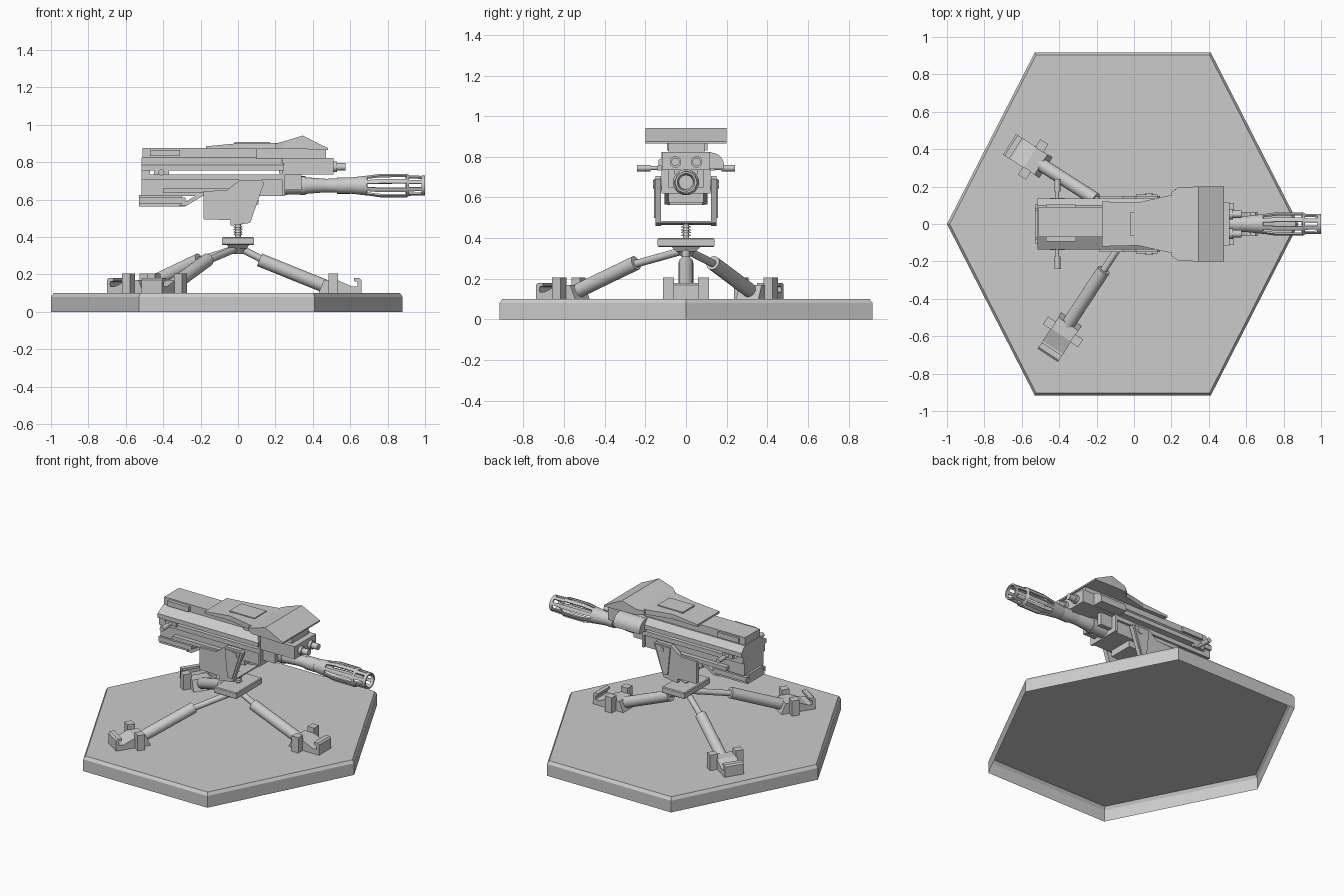
import bpy, bmesh
from math import sin, cos, pi, radians
from mathutils import Vector

if "Cube" in bpy.data.objects:
    bpy.data.objects.remove(bpy.data.objects["Cube"])


def finish(name, bm, rot=0, smooth=False):
    bmesh.ops.recalc_face_normals(bm, faces=bm.faces)
    me = bpy.data.meshes.new(name)
    bm.to_mesh(me)
    bm.free()
    ob = bpy.data.objects.new(name, me)
    bpy.context.collection.objects.link(ob)
    ob.rotation_euler.z = rot
    if smooth:
        bpy.ops.object.select_all(action='DESELECT')
        bpy.context.view_layer.objects.active = ob
        ob.select_set(True)
        bpy.ops.object.shade_smooth_by_angle(angle=radians(35))
    return ob


def loft(name, loops, rot=0, smooth=False, open_start=False):
    """Skin through equal-length point loops, capped at the ends."""
    bm = bmesh.new()
    rings = [[bm.verts.new(p) for p in loop] for loop in loops]
    n = len(rings[0])
    for a, b in zip(rings, rings[1:]):
        for i in range(n):
            bm.faces.new((a[i], a[(i + 1) % n], b[(i + 1) % n], b[i]))
    if not open_start:
        bm.faces.new(rings[0])
    bm.faces.new(rings[-1])
    return finish(name, bm, rot, smooth)


def side_prism(name, pts, y0, y1, rot=0):
    return loft(name, [[(x, y, z) for x, z in pts] for y in (y0, y1)], rot)


def long_prism(name, pts, x0, x1):
    return loft(name, [[(x, y, z) for y, z in pts] for x in (x0, x1)])


def box(name, x0, x1, y0, y1, z0, z1, rot=0):
    return side_prism(name, [(x0, z0), (x1, z0), (x1, z1), (x0, z1)], y0, y1, rot)


def rect(hx, hy, z):
    return [(-hx, -hy, z), (hx, -hy, z), (hx, hy, z), (-hx, hy, z)]


def rod(name, p, q, r, r2=None, n=20, rot=0):
    p, q = Vector(p), Vector(q)
    turn = (q - p).to_track_quat('Z', 'Y')

    def ring(c, rad):
        return [c + turn @ Vector((rad * cos(2 * pi * i / n), rad * sin(2 * pi * i / n), 0)) for i in range(n)]
    return loft(name, [ring(p, r), ring(q, r if r2 is None else r2)], rot, True)


# Hexagonal base with a chamfered top edge, open underneath
corners = [(-1, 0), (-.53, -.918), (.41, -.918), (.88, 0), (.41, .918), (-.53, .918)]
loft("base", [[(-.06 + (x + .06) * s, y * s, z) for x, y in corners]
              for s, z in ((1, 0), (1, .08), (.985, .1))], open_start=True)

# Tripod hub and threaded post
loft("hub_plate", [rect(.08, .135, .357), rect(.085, .14, .362), rect(.085, .14, .395), rect(.08, .135, .4)])
loft("hub_neck", [rect(.045, .05, .335), rect(.06, .075, .36)])
rod("hub_cone", (0, 0, .31), (0, 0, .35), .025, .055)
rod("post", (0, 0, .39), (0, 0, .48), .015)
for i in range(5):
    z = .41 + i * .014
    rod("post_thread", (0, 0, z), (0, 0, z + .008), .025, .02)

# Three legs: thin rod, sleeve, wedge foot with hook, and cross clamp
for ang, r in ((0, .66), (147.4, .79), (236.7, .84)):
    a = radians(ang)
    s, e = r - .545, r - .19
    rod("leg_rod", (.01, 0, .34), (s + .05, 0, .262), .019, rot=a)
    rod("leg_sleeve", (s, 0, .278), (e, 0, .135), .036, rot=a)
    side_prism("foot", [(r - .23, .1), (r, .1), (r, .17), (r - .01, .18), (r - .04, .18), (r - .04, .165),
                        (r - .02, .16), (r - .02, .135), (r - .05, .135), (r - .13, .17), (r - .2, .17)],
               -.065, .065, a)
    box("foot_clamp", r - .175, r - .125, -.112, .112, .11, .15, a)
    for y in (-1, 1):
        box("clamp_upright", r - .175, r - .125, y * .06, y * .112, .1, .205, a)

# U-shaped cradle
cheek = [(-.185, .645), (-.185, .495), (-.04, .49), (-.04, .46), (.065, .475),
         (.14, .69), (.125, .705), (.01, .705), (-.06, .65)]
side_prism("cradle_floor", [(-.04, .465), (.065, .475), (.065, .484), (-.04, .474)], -.13, .13)
for y in (-1, 1):
    side_prism("cradle_cheek", cheek, y * .122, y * .15)
    side_prism("cheek_rib", [(.01, .69), (.125, .69), (.065, .5), (.03, .5)], y * .15, y * .158)
    rod("trunnion_pin", (.08, y * .09, .665), (.08, y * .163, .665), .022)
    box("side_rail", -.4, .08, y * .095, y * .135, .635, .66)

# Lower receiver, rear ledge and link
box("lower_receiver", -.515, .245, -.105, .105, .62, .735)
box("lower_flange", -.515, .245, -.12, .12, .705, .735)
box("floor_plate", -.18, .11, -.085, .085, .575, .622)
box("rear_ledge", -.53, -.28, -.09, .09, .562, .59)
box("rear_ledge_top", -.53, -.3, -.075, .075, .588, .625)
for y in (-1, 1):
    side_prism("ledge_link", [(-.32, .565), (-.28, .565), (-.17, .63), (-.21, .63)], y * .08, y * .105)
    box("ledge_rail", -.53, -.28, y * .08, y * .105, .58, .612)

# End blocks that leave a see-through slot along the side
box("slot_rear_block", -.515, -.47, -.12, .12, .73, .765)
box("slot_front_block", .235, .25, -.12, .12, .62, .823)

# Upper receiver with sloped shoulders, feed housing and lid
shoulder = [(-.135, .756), (.135, .756), (.135, .785), (.1, .824), (-.07, .824), (-.135, .785)]
long_prism("upper_receiver", shoulder, -.515, .245)
box("front_receiver", .245, .51, -.115, .115, .735, .823)
arc = [(.115 + .072 * cos(i * pi / 16), .76 + .062 * sin(i * pi / 16)) for i in range(9)]
long_prism("feed_housing", [(.1, .74), (.187, .74)] + arc + [(.1, .822)], .22, .42)
box("lid", -.51, .47, -.07, .09, .82, .875)
box("lid_front", .1, .47, -.085, .085, .82, .872)
for y in (-.078, .085):
    box("lid_latch", -.47, -.31, y - .015, y + .02, .832, .866)

# Raised cover plate with centre panel, and flared hood
plate = [(-.17, .12), (.02, .115), (.2, .155), (.24, .16)]
outline = [(x, -y) for x, y in plate] + [(x, y) for x, y in reversed(plate)]
loft("cover_plate", [[(x, y, .87) for x, y in outline],
                     [(x, y, .885 + .018 * min(1, (x + .17) / .19)) for x, y in outline]])
box("cover_panel", -.02, .17, -.065, .065, .88, .909)
loft("hood", [[(x, -w, zb), (x, w, zb), (x, w, zt), (x, -w, zt)] for x, w, zb, zt in
              ((.2, .17, .87, .899), (.24, .197, .87, .91), (.345, .2, .87, .942), (.48, .2, .866, .876))])

# Front stubs and charging handles
for y in (-.052, .052):
    rod("front_stub", (.5, y, .775), (.53, y, .775), .028)
    rod("front_stub_tip", (.53, y, .775), (.575, y, .775), .02)
for s in (-1, 1):
    rod("handle_rod", (-.41, s * .1, .745), (-.41, s * .2, .745), .01)
    rod("handle_knob", (-.41, s * .175, .745), (-.41, s * .24, .745), .016)
    box("handle_slide", -.45, -.37, s * .12, s * .14, .732, .758)

# Barrel jacket, barrel and collars
Z = .675
rod("barrel_jacket", (.24, 0, Z), (.355, 0, Z), .05, .046, 12)
rod("barrel_jacket_ring", (.335, 0, Z), (.36, 0, Z), .05)
rod("barrel_taper", (.355, 0, Z), (.47, 0, Z), .045, .036)
rod("barrel", (.47, 0, Z), (.62, 0, Z), .036, .042)
rod("barrel_collar", (.53, 0, Z), (.6, 0, Z), .044)
for y in (-1, 1):
    box("barrel_bracket", .24, .34, y * .055, y * .085, .65, .74)

# Slotted muzzle: open shell with slot faces left out, thickened by solidify
profile = [(.6, .043), (.62, .045), (.69, .053), (.76, .064), (.81, .064),
           (.9, .064), (.915, .056), (.98, .053), (1, .053)]
slotted = {2, 3, 4, 6}
bm = bmesh.new()
n = 32
rings = [[bm.verts.new((x, r * cos(2 * pi * i / n), Z + r * sin(2 * pi * i / n))) for i in range(n)]
         for x, r in profile]
for k in range(len(rings) - 1):
    for i in range(n):
        if k in slotted and i % 4 in (0, 3):
            continue
        j = (i + 1) % n
        bm.faces.new((rings[k][i], rings[k + 1][i], rings[k + 1][j], rings[k][j]))
muzzle = finish("muzzle", bm)
mod = muzzle.modifiers.new("wall", 'SOLIDIFY')
mod.thickness = .01
